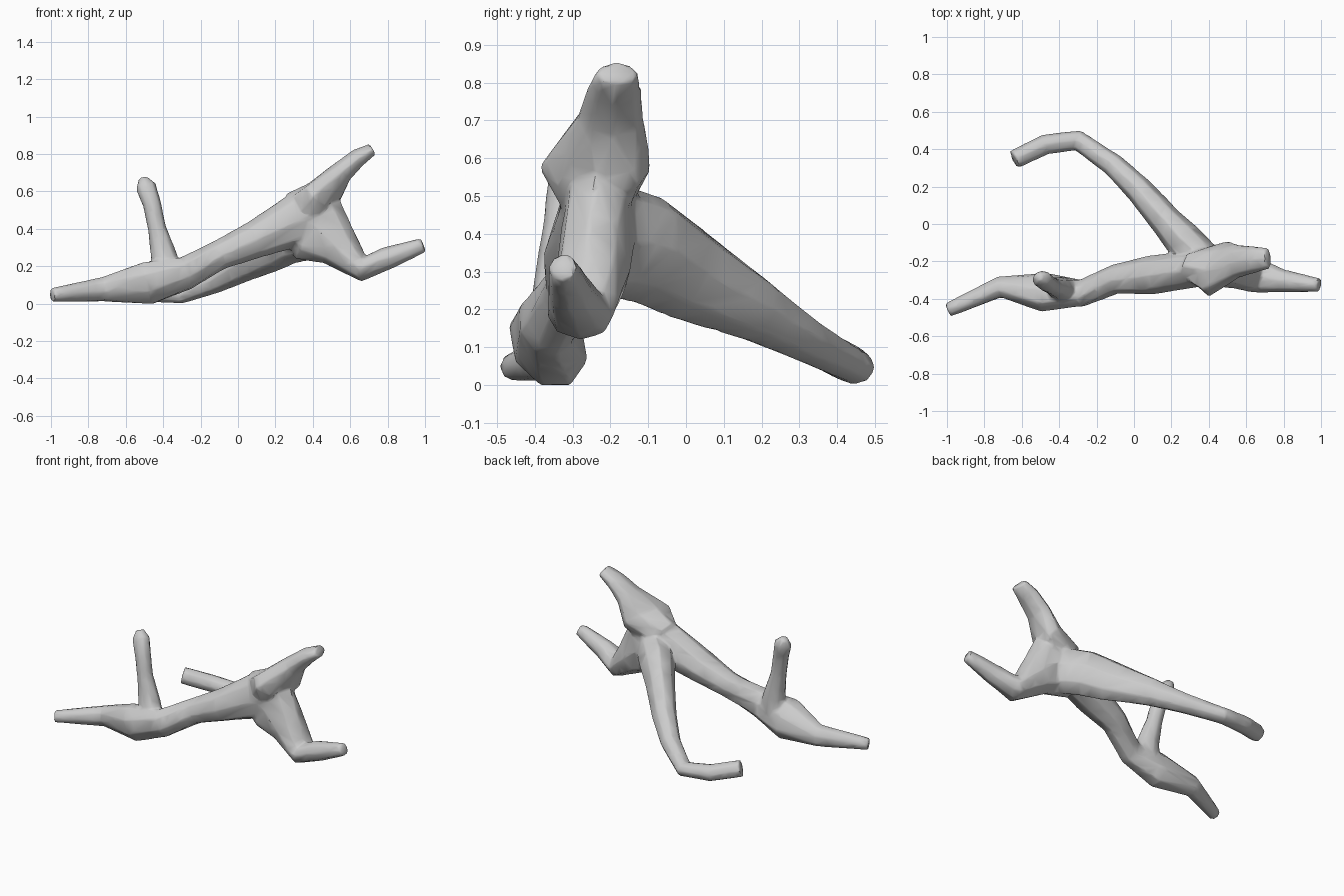
import bpy, bmesh, math
from mathutils import Vector

if "Cube" in bpy.data.objects:
    bpy.data.objects.remove(bpy.data.objects["Cube"], do_unlink=True)

SIDES = 8
Z = Vector((0, 0, 1))
X = Vector((1, 0, 0))


def limb(bm, rings, ref=Z):
    """Closed tube through rings of
    (x, y, z, half width, half height, optional roll in degrees, optional skew)."""
    pts = [Vector(r[:3]) for r in rings]
    loops = []
    for i, ring in enumerate(rings):
        width, height, roll, skew = (*ring[3:], 0, 0)[:4]
        t = Vector()
        if i > 0:
            t += (pts[i] - pts[i - 1]).normalized()
        if i < len(pts) - 1:
            t += (pts[i + 1] - pts[i]).normalized()
        t.normalize()
        side = t.cross(ref).normalized()
        up = side.cross(t)
        c, s = math.cos(math.radians(roll)), math.sin(math.radians(roll))
        across = side * c - up * s + X * skew
        along = up * c + side * s
        loop = []
        for k in range(SIDES):
            a = math.tau * k / SIDES
            loop.append(bm.verts.new(pts[i] + across * math.cos(a) * width
                                     + along * math.sin(a) * height))
        loops.append(loop)
    for a, b in zip(loops, loops[1:]):
        for k in range(SIDES):
            n = (k + 1) % SIDES
            bm.faces.new((a[k], a[n], b[n], b[k]))
    bm.faces.new(loops[0][::-1])
    bm.faces.new(loops[-1])


bm = bmesh.new()

# Main trunk, from the thin low end into the body
limb(bm, [(-.995, -.46, .055, .038, .037), (-.72, -.337, .085, .058, .068, 15),
          (-.48, -.365, .118, .1, .128, 28), (-.28, -.37, .17, .074, .095, 15),
          (-.1, -.295, .268, .08, .08), (.08, -.275, .345, .105, .1),
          (.35, -.235, .467, .1, .148), (.47, -.225, .55, .08, .1)])

# Raised fork, broad and skewed where it leaves the body
limb(bm, [(.33, -.23, .49, .09, .13), (.45, -.24, .583, .15, .1, 0, -.45),
          (.555, -.2, .712, .092, .062, 0, -.2),
          (.64, -.19, .787, .074, .05), (.718, -.183, .833, .057, .034)])

# Long branch sweeping down and round behind the trunk
limb(bm, [(.46, -.24, .37, .075, .125), (.37, -.19, .39, .1, .155),
          (.275, -.1, .365, .105, .148), (.185, 0, .305, .088, .13),
          (.03, .18, .21, .074, .09), (-.11, .315, .128, .062, .062),
          (-.3, .447, .054, .056, .046), (-.475, .425, .068, .055, .053),
          (-.64, .345, .11, .051, .054)])

# Upright stub
limb(bm, [(-.385, -.35, .15, .07, .095), (-.395, -.345, .26, .062, .072),
          (-.435, -.333, .42, .047, .049), (-.46, -.32, .54, .047, .05),
          (-.493, -.293, .635, .046, .056), (-.51, -.28, .68, .026, .024)], X)

# Lower fork, wide at the body and bent upward at the knee
limb(bm, [(.31, -.235, .47, .085, .13), (.415, -.23, .425, .1, .21),
          (.537, -.245, .315, .1, .122), (.67, -.28, .195, .092, .07),
          (.8, -.305, .252, .062, .062), (.99, -.327, .32, .037, .04)])

bmesh.ops.recalc_face_normals(bm, faces=bm.faces)
mesh = bpy.data.meshes.new("driftwood")
bm.to_mesh(mesh)
bm.free()
wood = bpy.data.objects.new("driftwood_branch", mesh)
bpy.context.collection.objects.link(wood)
bpy.context.view_layer.objects.active = wood
wood.select_set(True)

# Fuse the limbs into one skin, soften the joints, thin it to low poly
fuse = wood.modifiers.new("fuse", "REMESH")
fuse.mode = "VOXEL"
fuse.voxel_size = 0.01
soften = wood.modifiers.new("soften", "SMOOTH")
soften.factor = 0.5
soften.iterations = 3
thin = wood.modifiers.new("thin", "DECIMATE")
thin.ratio = 0.06
for m in list(wood.modifiers):
    bpy.ops.object.modifier_apply(modifier=m.name)

# Rest it on the ground
mesh = wood.data
floor = min(v.co.z for v in mesh.vertices)
for v in mesh.vertices:
    v.co.z -= floor

# Plain grey wood
grey = bpy.data.materials.new("grey_wood")
grey.use_nodes = True
colour = (0.6, 0.6, 0.6, 1)
grey.diffuse_color = colour
grey.node_tree.nodes["Principled BSDF"].inputs["Base Color"].default_value = colour
mesh.materials.clear()
mesh.materials.append(grey)
bpy.ops.object.shade_smooth_by_angle(angle=math.radians(50))
